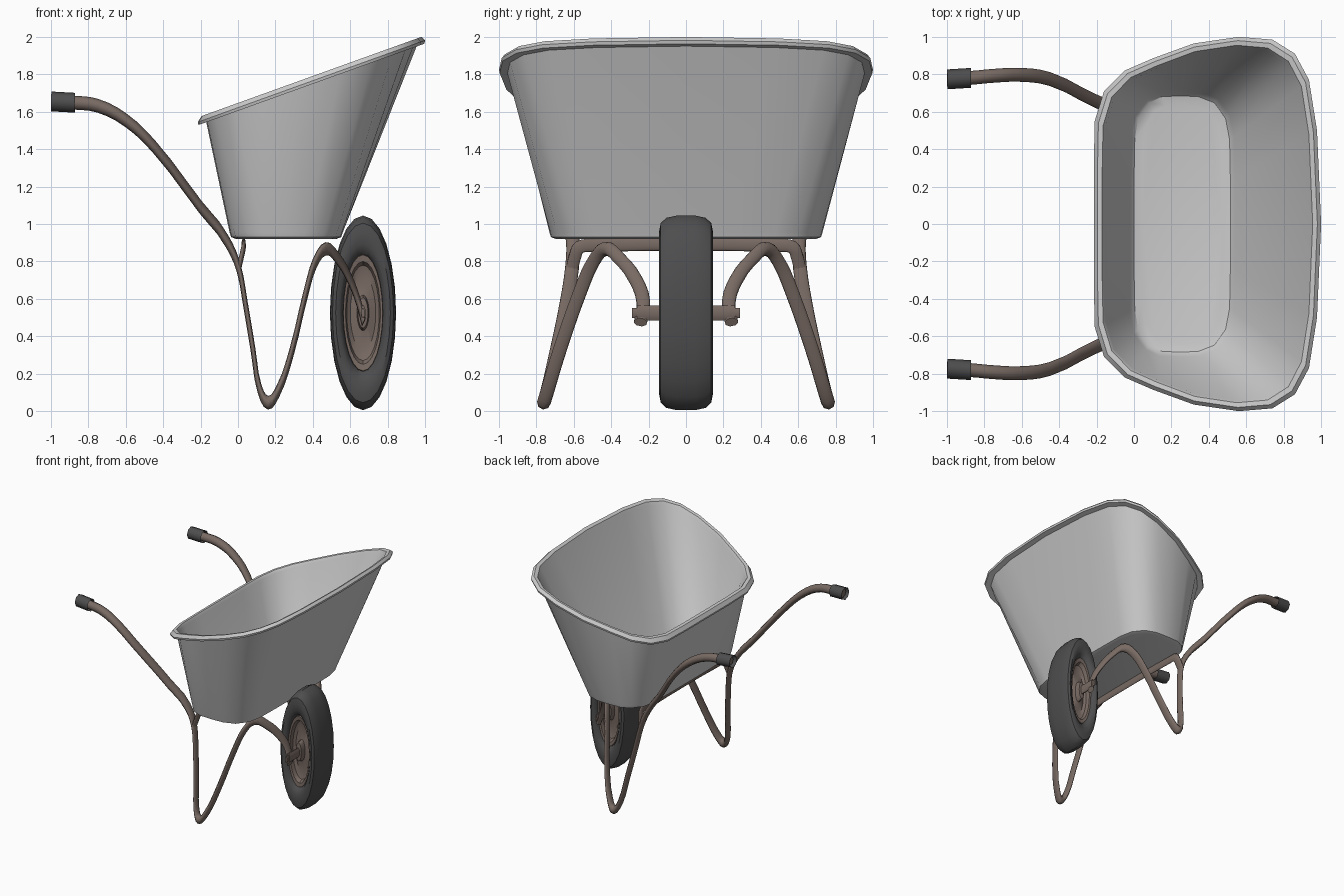
import bpy, bmesh, math
from mathutils import Vector

if "Cube" in bpy.data.objects:
    bpy.data.objects.remove(bpy.data.objects["Cube"])

SX = 0.34  # the whole cart is squeezed along x, so round parts become ovals


def material(name, rgb):
    m = bpy.data.materials.new(name)
    m.diffuse_color = (*rgb, 1)
    m.use_nodes = True
    m.node_tree.nodes["Principled BSDF"].inputs["Base Color"].default_value = m.diffuse_color
    return m


RUBBER = material("dark_rubber", (0.075, 0.075, 0.078))
STEEL = material("brown_steel", (0.19, 0.145, 0.125))


def smooth(ob, deg):
    bpy.ops.object.select_all(action='DESELECT')
    ob.select_set(True)
    bpy.context.view_layer.objects.active = ob
    bpy.ops.object.shade_smooth_by_angle(angle=math.radians(deg))


def loft(name, rings, mat=None, cap=True, wrap=False, deg=35):
    """Skin a list of closed rings with equal point counts."""
    bm = bmesh.new()
    vs = [[bm.verts.new(p) for p in r] for r in rings]
    n = len(vs[0])
    pairs = list(zip(vs, vs[1:])) + ([(vs[-1], vs[0])] if wrap else [])
    for a, b in pairs:
        for i in range(n):
            j = (i + 1) % n
            bm.faces.new((a[i], a[j], b[j], b[i]))
    if cap:
        bm.faces.new(vs[0])
        bm.faces.new(vs[-1])
    bmesh.ops.recalc_face_normals(bm, faces=bm.faces)
    me = bpy.data.meshes.new(name)
    bm.to_mesh(me)
    bm.free()
    ob = bpy.data.objects.new(name, me)
    bpy.context.collection.objects.link(ob)
    if mat:
        me.materials.append(mat)
    smooth(ob, deg)
    return ob


def lathe(name, profile, mat, n, **kw):
    """Spin (radius, y) pairs around the wheel axis."""
    ang = [2 * math.pi * i / n for i in range(n)]
    rings = [[(0.668 + SX * r * math.cos(a), y, 0.525 + r * math.sin(a)) for a in ang]
             for r, y in profile]
    return loft(name, rings, mat, **kw)


def tube(name, pts, radius, mat, caps=True, mirror=True, res=3):
    """Bent tube through points, optionally mirrored to the other side."""
    cu = bpy.data.curves.new(name, 'CURVE')
    cu.dimensions = '3D'
    cu.bevel_depth, cu.bevel_resolution = radius, 2
    cu.resolution_u, cu.use_fill_caps = res, caps
    sp = cu.splines.new('BEZIER')
    sp.bezier_points.add(len(pts) - 1)
    for bp, (x, y, z) in zip(sp.bezier_points, pts):
        bp.co = (x / SX, y, z)
        bp.handle_left_type = bp.handle_right_type = 'AUTO'
    ob = bpy.data.objects.new(name, cu)
    bpy.context.collection.objects.link(ob)
    ob.scale = (SX, 1, 1)
    bpy.ops.object.select_all(action='DESELECT')
    ob.select_set(True)
    bpy.context.view_layer.objects.active = ob
    bpy.ops.object.convert(target='MESH')
    ob = bpy.context.object
    ob.name = name
    ob.data.materials.clear()
    ob.data.materials.append(mat)
    if mirror:
        m = ob.modifiers.new("mirror", 'MIRROR')
        m.use_axis = (False, True, False)
        m.use_mirror_merge = False
    smooth(ob, 50)
    return ob


# tub: half outlines of rim and floor, from back middle round to front middle
rim = [(-.215, 0), (-.215, .3), (-.21, .55), (-.16, .71), (-.05, .82), (.1, .885), (.32, .965),
       (.56, 1), (.74, .985), (.86, .91), (.935, .77), (.978, .5), (1, 0)]
floor = [(-.045, 0), (-.045, .25), (-.04, .48), (-.02, .6), (.05, .69), (.13, .725), (.25, .73),
         (.36, .725), (.46, .69), (.53, .6), (.555, .48), (.56, .25), (.56, 0)]


def outline(half, inset, height):
    full = half + [(x, -y) for x, y in half[-2:0:-1]]
    cx = (half[0][0] + half[-1][0]) / 2
    hx, hy = half[-1][0] - cx, max(y for _, y in half)
    out = []
    for x, y in full:
        x, y = cx + (x - cx) * (1 - inset / hx), y * (1 - inset / hy)
        out.append((x, y, height(x)))
    return out


def slope(dz):
    return lambda x: 1.575 + 0.36 * (x + 0.2) + dz


def level(z):
    return lambda x: z


loft("tub", [
    outline(floor, .035, level(.92)), outline(floor, .008, level(.93)), outline(floor, 0, level(.955)),
    outline(rim, .045, slope(-.04)), outline(rim, .004, slope(-.042)), outline(rim, 0, slope(-.025)),
    outline(rim, .02, slope(0)), outline(rim, .045, slope(-.004)), outline(rim, .058, slope(-.03)),
    outline(floor, .02, level(.985)), outline(floor, .045, level(.955)), outline(floor, .09, level(.945)),
])

# tyre, rim disc and axle
side = [(.305, .09), (.335, .125), (.37, .138), (.43, .145), (.48, .135), (.508, .105), (.52, .05)]
lathe("tyre", side + [(r, -y) for r, y in side[::-1]], RUBBER, 24, cap=False, wrap=True)
disc = [(.042, .125), (.08, .12), (.095, .075), (.2, .06), (.255, .075), (.275, .108), (.31, .112), (.315, .09)]
lathe("wheel_rim", disc + [(r, -y) for r, y in disc[::-1]], STEEL, 24)
pin = [(.028, .29), (.028, .262), (.042, .262), (.042, 0)]
lathe("axle", pin + [(r, -y) for r, y in pin[-2::-1]], STEEL, 10)

# frame: handle, leg loop and wheel fork bent from one tube
tube("frame_tube", [
    (-.975, .776, 1.653), (-.87, .781, 1.648), (-.75, .792, 1.632), (-.6, .797, 1.555),
    (-.45, .775, 1.415), (-.2, .655, 1.09), (-.06, .605, .91), (.005, .61, .76),
    (.04, .64, .57), (.08, .69, .33), (.115, .738, .12), (.16, .76, .045), (.215, .74, .11),
    (.285, .68, .31), (.365, .565, .64), (.41, .5, .79), (.47, .43, .868), (.53, .36, .82),
    (.6, .268, .70), (.645, .228, .58), (.672, .243, .475)], .037, STEEL)

# rubber grips on the handle ends
tube("handle_grip", [(-.998, .773, 1.655), (-.872, .781, 1.648)], .053, RUBBER, caps=False, res=1)

# cross bar under the back of the tub, its ends bent down to the legs
bar = [(.006, .608, .77), (.02, .592, .83), (.03, .57, .875), (.03, .5, .885)]
tube("cross_bar", bar + [(x, -y, z) for x, y, z in bar[::-1]], .035, STEEL, mirror=False)
